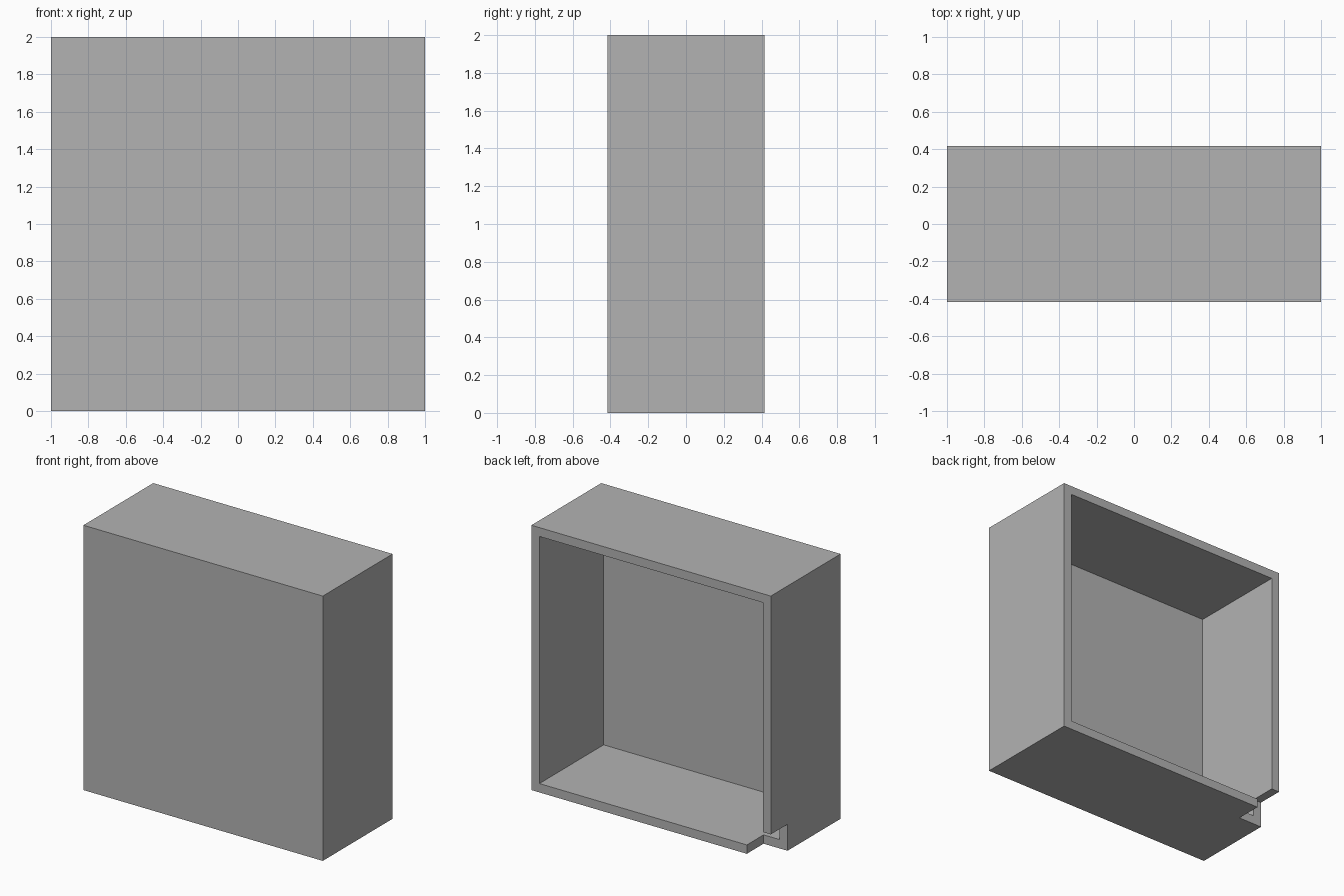
import bpy
import bmesh
from mathutils import Vector

WIDTH, DEPTH, HEIGHT = 2.0, 0.833, 2.0
WALL = 0.067
NOTCH = 0.2
MARGIN = 0.1

cube = bpy.data.objects.get("Cube")
if cube:
    bpy.data.objects.remove(cube, do_unlink=True)

# Single grey finish
grey = bpy.data.materials.new("plain_grey")
grey.use_nodes = True
colour = (0.45, 0.45, 0.45, 1.0)
grey.diffuse_color = colour
grey.node_tree.nodes["Principled BSDF"].inputs["Base Color"].default_value = colour


def add_box(name, low, high):
    """Axis-aligned box between two opposite corners."""
    low, high = Vector(low), Vector(high)
    bm = bmesh.new()
    bmesh.ops.create_cube(bm, size=1)
    bmesh.ops.scale(bm, vec=high - low, verts=bm.verts)
    bmesh.ops.translate(bm, vec=(low + high) / 2, verts=bm.verts)
    mesh = bpy.data.meshes.new(name)
    bm.to_mesh(mesh)
    bm.free()
    mesh.materials.append(grey)
    obj = bpy.data.objects.new(name, mesh)
    bpy.context.collection.objects.link(obj)
    return obj


def cut(target, cutter):
    """Subtract the cutter from the target, then discard the cutter."""
    cutter.hide_render = True
    mod = target.modifiers.new("cut", 'BOOLEAN')
    mod.operation = 'DIFFERENCE'
    mod.solver = 'EXACT'
    mod.object = cutter
    bpy.context.view_layer.objects.active = target
    bpy.ops.object.modifier_apply(modifier=mod.name)
    bpy.data.objects.remove(cutter, do_unlink=True)


x, y = WIDTH / 2, DEPTH / 2

# Open-backed case
case = add_box("open_case", (-x, -y, 0), (x, y, HEIGHT))

# Hollow interior, open at the back
cut(case, add_box("interior_cutter", (-x + WALL, -y + WALL, WALL),
                  (x - WALL, y + MARGIN, HEIGHT - WALL)))

# Corner notch for a cable, at the lower back
cut(case, add_box("notch_cutter", (-x - MARGIN, y - NOTCH, -MARGIN),
                  (-x + NOTCH, y + MARGIN, NOTCH)))
